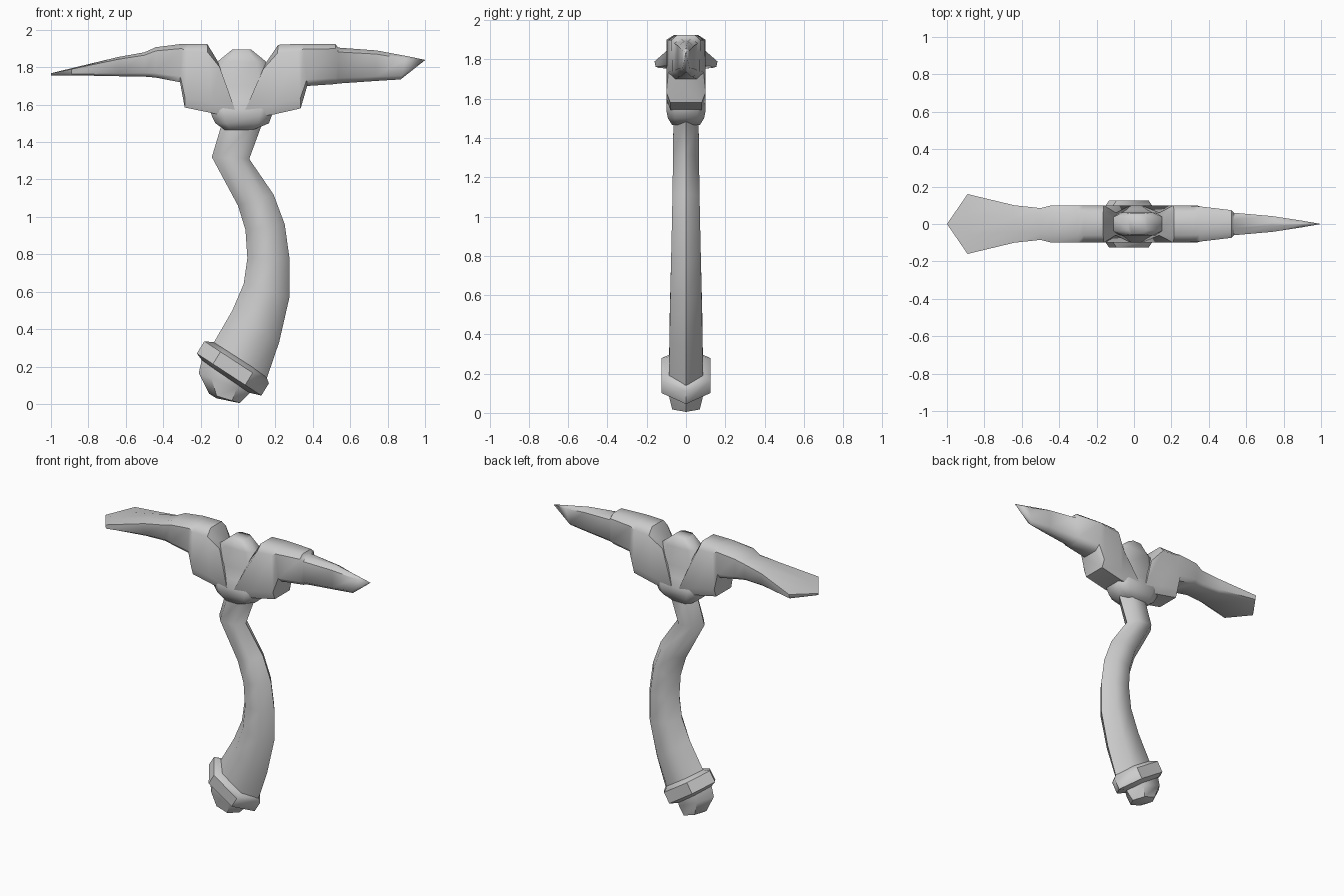
import bpy, bmesh, math
from mathutils import Vector

if "Cube" in bpy.data.objects:
    bpy.data.objects.remove(bpy.data.objects["Cube"])

grey = bpy.data.materials.new("plain_grey")
grey.use_nodes = True
grey.diffuse_color = (0.6, 0.6, 0.6, 1)
grey.node_tree.nodes["Principled BSDF"].inputs["Base Color"].default_value = grey.diffuse_color


def loft(name, rings, angle=50):
    """Skin a list of equally sized point rings and cap both ends."""
    bm = bmesh.new()
    loops = [[bm.verts.new(p) for p in ring] for ring in rings]
    n = len(loops[0])
    for a, b in zip(loops, loops[1:]):
        for i in range(n):
            j = (i + 1) % n
            bm.faces.new((a[i], a[j], b[j], b[i]))
    bm.faces.new(loops[0][::-1])
    bm.faces.new(loops[-1])
    bmesh.ops.remove_doubles(bm, verts=bm.verts, dist=0.0005)
    bmesh.ops.recalc_face_normals(bm, faces=bm.faces)
    mesh = bpy.data.meshes.new(name)
    bm.to_mesh(mesh)
    bm.free()
    mesh.materials.append(grey)
    obj = bpy.data.objects.new(name, mesh)
    bpy.context.collection.objects.link(obj)
    bpy.ops.object.select_all(action='DESELECT')
    obj.select_set(True)
    bpy.context.view_layer.objects.active = obj
    bpy.ops.object.shade_smooth_by_angle(angle=math.radians(angle))
    return obj


def hex_ring(xl, zl, xr, zr, half):
    """Hexagon between a left and a right corner, flat towards front and back."""
    left, right = Vector((xl, 0, zl)), Vector((xr, 0, zr))
    return [left.lerp(right, t) + Vector((0, s * half, 0))
            for t, s in ((0, 0), (.25, 1), (.75, 1), (1, 0), (.75, -1), (.25, -1))]


def slab_ring(xt, zt, xb, zb, wt, wb, top=.6, bottom=.8):
    """Chamfered upright section of the head, from its top to its bottom edge."""
    a, b = Vector((xt, 0, zt)), Vector((xb, 0, zb))
    side = [(0, top * wt), (.12, wt), (.85, wb), (1, bottom * wb)]
    outline = side + [(t, -w) for t, w in reversed(side)]
    return [a.lerp(b, t) + Vector((0, w, 0)) for t, w in outline]


# Curved grip
loft("grip", [hex_ring(*r) for r in (
    (-.08, 1.52, .13, 1.50, .064),
    (-.14, 1.32, .06, 1.31, .066),
    (0, 1.06, .19, 1.12, .069),
    (.04, .93, .25, .96, .072),
    (.05, .78, .275, .78, .076),
    (.03, .64, .275, .57, .08),
    (-.03, .50, .22, .33, .084),
    (-.14, .31, .155, .14, .086))], 60)

# Collar and cap at the foot of the grip
loft("pommel_collar", [hex_ring(*r) for r in (
    (-.13, .33, .15, .15, .09),
    (-.18, .335, .165, .11, .125),
    (-.22, .27, .125, .045, .125),
    (-.19, .23, .06, .06, .09))])
loft("pommel_cap", [hex_ring(*r) for r in (
    (-.19, .25, .07, .08, .086),
    (-.21, .165, .06, .055, .086),
    (-.155, .055, .01, .005, .07),
    (-.115, .03, .005, .005, .03))])

# Flared blade on the right side of the head
loft("flared_blade", [slab_ring(*r) for r in (
    (-1, 1.768, -1, 1.755, 0, 0),
    (-.89, 1.795, -.89, 1.757, .16, .155, .35, .9),
    (-.64, 1.855, -.64, 1.752, .1, .1, .4),
    (-.5, 1.88, -.5, 1.75, .085, .085),
    (-.44, 1.907, -.44, 1.745, .1, .1),
    (-.3, 1.925, -.31, 1.72, .1, .1),
    (-.27, 1.925, -.285, 1.585, .1, .1),
    (-.165, 1.925, -.14, 1.555, .1, .1),
    (-.11, 1.835, 0, 1.53, .06, .1))])

# Pointed pick on the left side of the head
loft("pick", [slab_ring(*r) for r in (
    (.15, 1.825, .02, 1.53, .06, .1),
    (.215, 1.92, .18, 1.545, .1, .1),
    (.32, 1.925, .335, 1.58, .097, .1),
    (.35, 1.925, .37, 1.70, .094, .09, .6, .6),
    (.52, 1.925, .52, 1.71, .074, .07, .6, .5),
    (.535, 1.905, .535, 1.713, .06, .06, .4, .4),
    (.74, 1.89, .74, 1.727, .042, .042, .2, .3),
    (.9, 1.86, .87, 1.735, .018, .018, .1, .1),
    (1, 1.84, 1, 1.838, 0, 0))])


def dish_ring(z, xl, xr, half):
    """Level chamfered section of the head's middle."""
    c = .2 * (xr - xl)
    return [(xl, half * .6, z), (xl + c, half, z), (xr - c, half, z), (xr, half * .6, z),
            (xr, -half * .6, z), (xr - c, -half, z), (xl + c, -half, z), (xl, -half * .6, z)]


# Scooped middle with a rounded crest, narrowing into the socket
loft("head_middle", [dish_ring(*r) for r in (
    (1.895, -.03, .07, .055),
    (1.83, -.11, .15, .062),
    (1.70, -.14, .18, .062),
    (1.63, -.15, .19, .08),
    (1.57, -.15, .19, .1),
    (1.54, -.14, .18, .1),
    (1.50, -.12, .165, .092),
    (1.465, -.07, .08, .07))], 60)
